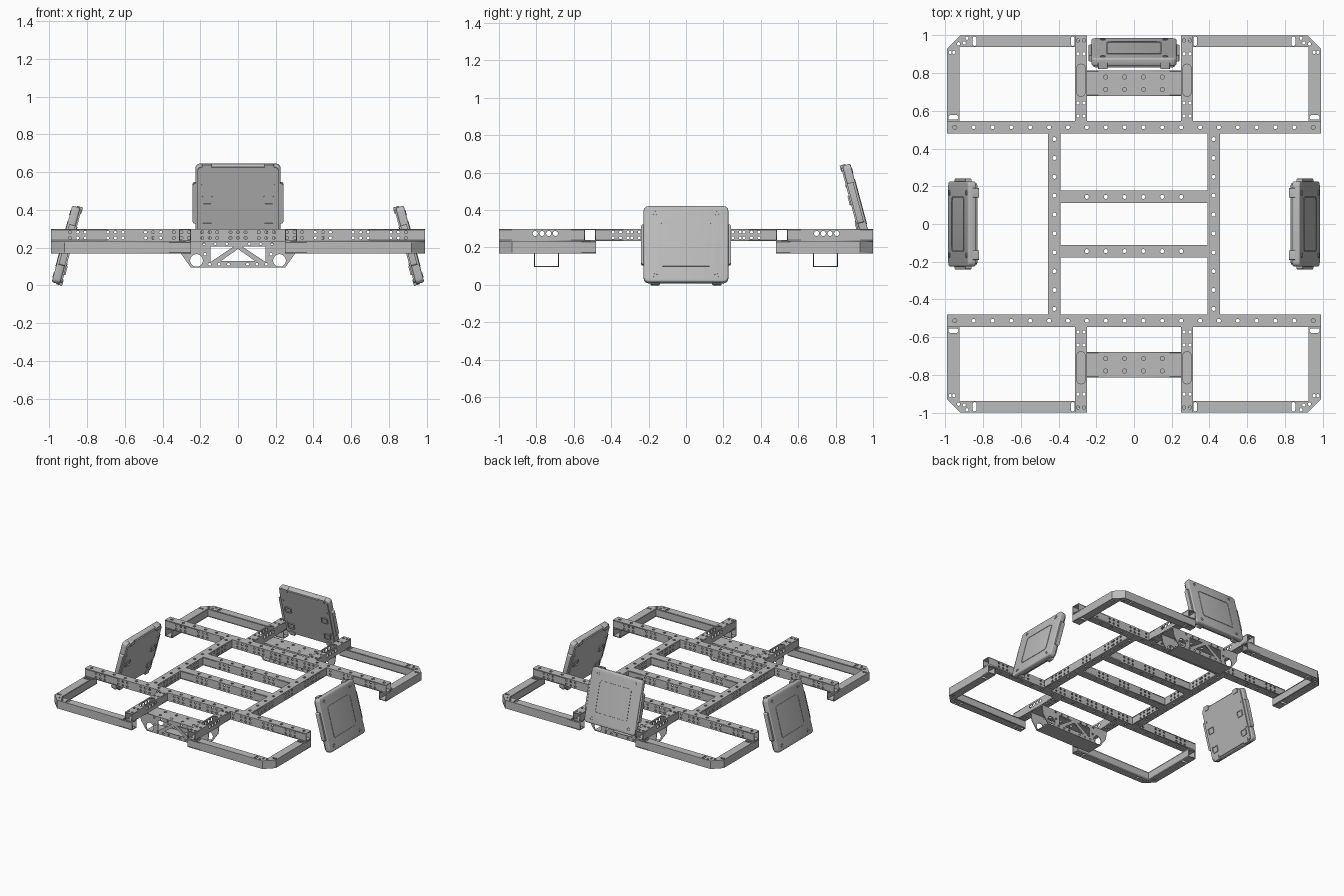
import bpy, bmesh, math
from mathutils import Matrix, Vector

cube = bpy.data.objects.get("Cube")
if cube:
    bpy.data.objects.remove(cube)

metal = bpy.data.materials.new("aluminium_grey")
metal.use_nodes = True
grey = (0.5, 0.5, 0.5, 1)
metal.diffuse_color = grey
metal.node_tree.nodes["Principled BSDF"].inputs["Base Color"].default_value = grey

WALL = 0.006      # sheet thickness
BAR = 0.066       # square tube width
RAIL_Z = 0.267    # upper layer centre height
LOW_Z = 0.201     # lower layer centre height
move = lambda x, y, z: Matrix.Translation((x, y, z))
turn = lambda degrees, axis: Matrix.Rotation(math.radians(degrees), 4, axis)
STAND = turn(90, 'X')


def circle(x, y, r=0.011, n=10):
    return [(x + r * math.cos(math.tau * i / n), y + r * math.sin(math.tau * i / n)) for i in range(n)]


def rounded(x, y, w, h, r, n=5):
    """Rectangle with round corners; a slot when r is half its width."""
    pts = []
    for k, (sx, sy) in enumerate([(1, 1), (-1, 1), (-1, -1), (1, -1)]):
        for i in range(n + 1):
            a = math.pi / 2 * (k + i / n)
            pts.append((x + sx * (w / 2 - r) + r * math.cos(a), y + sy * (h / 2 - r) + r * math.sin(a)))
    return pts


def rect(x, y, w, h):
    return [(x - w / 2, y - h / 2), (x + w / 2, y - h / 2), (x + w / 2, y + h / 2), (x - w / 2, y + h / 2)]


def plate(bm, outline, holes=(), matrix=Matrix(), thick=WALL, bevel=0):
    """Add a flat sheet with holes, centred on its local z = 0."""
    curve = bpy.data.curves.new("sheet", 'CURVE')
    curve.dimensions = '2D'
    curve.fill_mode = 'BOTH'
    curve.extrude = thick / 2 - bevel
    curve.bevel_depth, curve.offset, curve.bevel_resolution = bevel, -bevel, 2
    for ring in [outline, *holes]:
        spline = curve.splines.new('POLY')
        spline.points.add(len(ring) - 1)
        for p, (x, y) in zip(spline.points, ring):
            p.co = (x, y, 0, 1)
        spline.use_cyclic_u = True
    ob = bpy.data.objects.new("sheet", curve)
    bpy.context.scene.collection.objects.link(ob)
    mesh = bpy.data.meshes.new_from_object(ob.evaluated_get(bpy.context.evaluated_depsgraph_get()))
    mesh.transform(matrix)
    bm.from_mesh(mesh)
    bpy.data.objects.remove(ob)
    bpy.data.curves.remove(curve)
    bpy.data.meshes.remove(mesh)


def finish(name, bm, matrix=Matrix(), smooth=False):
    bm.transform(matrix)
    bmesh.ops.remove_doubles(bm, verts=bm.verts, dist=0.00002)
    bmesh.ops.recalc_face_normals(bm, faces=bm.faces)
    mesh = bpy.data.meshes.new(name)
    bm.to_mesh(mesh)
    bm.free()
    mesh.materials.clear()
    mesh.materials.append(metal)
    for p in mesh.polygons:
        p.material_index = 0
    ob = bpy.data.objects.new(name, mesh)
    bpy.context.scene.collection.objects.link(ob)
    if smooth:
        bpy.ops.object.select_all(action='DESELECT')
        ob.select_set(True)
        bpy.context.view_layer.objects.active = ob
        bpy.ops.object.shade_smooth_by_angle(angle=math.radians(35))
    return ob


def tube(name, length, matrix, top=(), through=(), side=()):
    """Hollow square tube along local x, drilled vertically and sideways."""
    bm = bmesh.new()
    d = (BAR - WALL) / 2
    plate(bm, rect(0, 0, length, BAR), [*top, *through], move(0, 0, d))
    plate(bm, rect(0, 0, length, BAR), through, move(0, 0, -d))
    for s in (-d, d):
        plate(bm, rect(0, 0, length, BAR - 2 * WALL), side, move(0, s, 0) @ STAND)
    return finish(name, bm, matrix)


def row(half, step=0.1):
    n = int(half / step)
    return [circle((i + 0.5) * step, 0) for i in range(-n, n)]


def pairs(centres):
    return [circle(c + d, z, 0.008) for c in centres for d in (-0.04, 0, 0.04) for z in (-0.015, 0.015)]


# Main frame: long cross beams, side beams and inner cross bars
for s, end in ((-1, "front"), (1, "back")):
    tube(end + "_beam", 1.98, move(0, s * 0.513, RAIL_Z), through=row(1),
         side=pairs([-0.85, -0.65, -0.45, -0.3, -0.15, 0, 0.15, 0.3, 0.45, 0.65, 0.85]))
    tube(end + "_inner_bar", 0.78, move(0, s * 0.144, RAIL_Z), through=row(0.39), side=pairs([-0.2, 0, 0.2]))
for s, hand in ((-1, "right"), (1, "left")):
    tube(hand + "_side_beam", 0.96, move(s * 0.422, 0, RAIL_Z) @ turn(90, 'Z'), through=row(0.5),
         side=pairs([-0.35, -0.25, 0, 0.25, 0.35]))

# Corner bumpers, with the rails that carry them
for sx, hand in ((-1, "right"), (1, "left")):
    for sy, end in ((-1, "front"), (1, "back")):
        label = end + "_" + hand
        bolts = [circle(x, y, 0.009) for x in (-0.2, -0.13, 0.13, 0.2) for y in (-0.016, 0.016)]
        tube(label + "_rail", 0.453, move(sx * 0.281, sy * 0.772, RAIL_Z) @ turn(sy * 90, 'Z'),
             top=[rounded(-0.01, 0, 0.17, 0.046, 0.022)], through=bolts,
             side=[circle(x - 0.02, 0.008, 0.014) for x in (-0.054, -0.018, 0.018, 0.054)])
        outer = [(0.25, 1), (0.92, 1), (0.99, 0.93), (0.99, 0.48)]
        inner = [(0.925, 0.48), (0.925, 0.938), (0.25, 0.938)]
        slots = [rounded(x, 0.969, 0.02, 0.05, 0.0099) for x in (0.325, 0.845)]
        slots.append(rounded(0.957, 0.565, 0.055, 0.024, 0.0119))
        slots += [circle(x, y, 0.009) for x, y in ((0.9, 0.96), (0.93, 0.955), (0.955, 0.91), (0.885, 0.985),
                                                  (0.975, 0.91), (0.265, 0.96), (0.29, 0.985))]
        bm = bmesh.new()
        d = (BAR - WALL) / 2
        for z in (-d, d):
            plate(bm, outer + inner, slots, move(0, 0, z))
        for path in (outer, inner):
            for a, b in zip(path, path[1:]):
                a, b = Vector(a), Vector(b)
                run = b - a
                spin = Matrix.Rotation(math.atan2(run.y, run.x), 4, 'Z')
                mid = (a + b) / 2
                place = move(mid.x, mid.y, 0) @ spin @ move(0, -WALL / 2, 0) @ STAND
                plate(bm, rect(0, 0, run.length, BAR - 2 * WALL), (), place)
        finish(label + "_bumper", bm, move(0, 0, LOW_Z) @ Matrix.Diagonal((sx, sy, 1, 1)))

# Truss boxes under the front and back rails
for s, end in ((-1, "front"), (1, "back")):
    face = [(-0.25, 0.095), (0.25, 0.095), (0.3, 0.165), (0.31, 0.234), (-0.31, 0.234), (-0.3, 0.165)]
    cuts = [[(-0.09, 0.13), (0.09, 0.13), (0, 0.193)]]
    for m in (-1, 1):
        cuts.append([(m * 0.145, 0.205), (m * 0.025, 0.205), (m * 0.145, 0.125)])
        cuts.append(circle(m * 0.22, 0.132, 0.034, 20))
        cuts += [circle(m * x, 0.112, 0.008) for x in (0.05, 0.1, 0.15)]
        cuts += [circle(m * x, 0.22, 0.007) for x in (0.06, 0.12, 0.18)]
        cuts.append(circle(m * 0.175, 0.165, 0.008))
    bm = bmesh.new()
    for y in (-0.064, 0.064):
        plate(bm, face, cuts, move(0, y, 0) @ STAND)
    drill = [circle(x, y) for x in (-0.15, -0.05, 0.05, 0.15) for y in (-0.033, 0.033)]
    plate(bm, rect(0, 0, 0.62, 0.125), drill, move(0, 0, 0.231))
    plate(bm, rect(0, 0, 0.5, 0.125), (), move(0, 0, 0.098))
    finish(end + "_truss", bm, move(0, s * 0.746, 0))

# Tilted equipment cases: local y runs up the case, local z points outward
for name, angle, height in (("left_case", 90, 0.2125), ("back_case", 180, 0.4375), ("right_case", -90, 0.2125)):
    bm = bmesh.new()
    plate(bm, rounded(0, 0, 0.452, 0.42, 0.025), (), move(0, 0, 0.008), 0.044, 0.009)
    # Inner cover, raised outer frame and lip
    plate(bm, rounded(0, 0, 0.43, 0.4, 0.02), (), move(0, 0, -0.017), 0.012)
    plate(bm, rounded(0, 0, 0.29, 0.25, 0.02), [rounded(0, 0, 0.274, 0.234, 0.015)], move(0, 0, 0.031), 0.004)
    for m in (-1, 1):
        # Side grips
        plate(bm, rounded(m * 0.226, 0, 0.028, 0.22, 0.01), (), move(0, 0, 0.002), 0.034)
        for n in (-1, 1):
            plate(bm, circle(m * 0.165, n * 0.172, 0.014, 14), [circle(m * 0.165, n * 0.172, 0.007, 8)],
                  move(0, 0, 0.031), 0.004)
            plate(bm, circle(m * 0.195, n * 0.1, 0.007), (), move(0, 0, -0.024), 0.004)
            # Edge latches and inner clips
            plate(bm, rounded(m * 0.165, n * 0.198, 0.05, 0.034, 0.006), (), move(0, 0, -0.012), 0.032)
        for y in (0.02, -0.13):
            plate(bm, rounded(m * 0.163, y, 0.058, 0.05, 0.01), [rounded(m * 0.163, y, 0.046, 0.036, 0.006)],
                  move(0, 0, -0.026), 0.008)
    place = turn(angle, 'Z') @ move(0, -0.904, height) @ turn(75, 'X')
    finish(name, bm, place, smooth=True)
